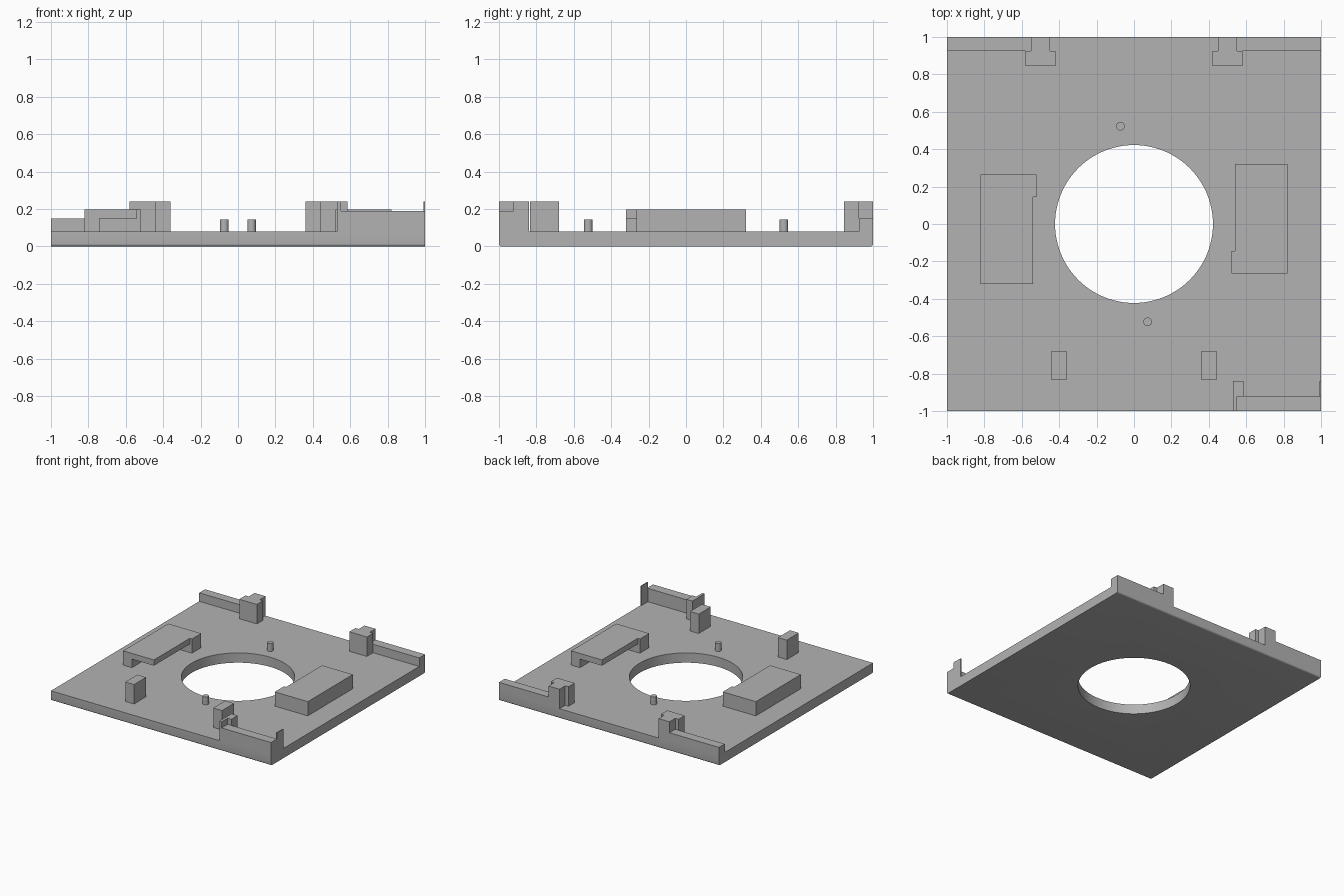
import bpy, bmesh

cube = bpy.data.objects.get("Cube")
if cube:
    bpy.data.objects.remove(cube)

grey = bpy.data.materials.new("plain_grey")
grey.use_nodes = True
colour = (0.45, 0.45, 0.45, 1)
grey.diffuse_color = colour
grey.node_tree.nodes["Principled BSDF"].inputs["Base Color"].default_value = colour

DECK, SLAB, TALL = 0.08, 0.15, 0.24


def make_object(name, bm):
    bmesh.ops.recalc_face_normals(bm, faces=bm.faces)
    mesh = bpy.data.meshes.new(name)
    bm.to_mesh(mesh)
    bm.free()
    mesh.materials.append(grey)
    obj = bpy.data.objects.new(name, mesh)
    bpy.context.collection.objects.link(obj)
    return obj


def prism(name, outline, z0, z1):
    """Extrude a flat xy outline from z0 up to z1."""
    bm = bmesh.new()
    face = bm.faces.new([bm.verts.new((x, y, z0)) for x, y in outline])
    top = bmesh.ops.extrude_face_region(bm, geom=[face])["geom"]
    verts = [v for v in top if isinstance(v, bmesh.types.BMVert)]
    bmesh.ops.translate(bm, verts=verts, vec=(0, 0, z1 - z0))
    return make_object(name, bm)


def rect(x0, x1, y0, y1):
    return [(x0, y0), (x1, y0), (x1, y1), (x0, y1)]


def cylinder(name, x, y, radius, z0, z1, sides):
    bm = bmesh.new()
    bmesh.ops.create_cone(bm, cap_ends=True, segments=sides, radius1=radius,
                          radius2=radius, depth=z1 - z0)
    bmesh.ops.translate(bm, verts=bm.verts, vec=(x, y, (z0 + z1) / 2))
    return make_object(name, bm)


def smooth(obj):
    bpy.ops.object.select_all(action='DESELECT')
    obj.select_set(True)
    bpy.context.view_layer.objects.active = obj
    bpy.ops.object.shade_smooth_by_angle(angle=0.6)


# Base plate: rounded lower front and back edges, round central opening
plate = prism("base_plate", rect(-1, 1, -1, 1), 0, DECK)
bm = bmesh.new()
bm.from_mesh(plate.data)
edges = [e for e in bm.edges if all(v.co.z < 0.01 for v in e.verts)
         and abs(e.verts[0].co.y - e.verts[1].co.y) < 0.01]
bmesh.ops.bevel(bm, geom=edges, offset=0.014, segments=5, profile=0.5, affect='EDGES')
bm.to_mesh(plate.data)
bm.free()
cutter = cylinder("opening_cutter", 0, 0, 0.422, -0.1, 0.2, 96)
cutter.hide_render = True
cut = plate.modifiers.new("opening", 'BOOLEAN')
cut.operation = 'DIFFERENCE'
cut.solver = 'EXACT'
cut.object = cutter
bpy.context.view_layer.objects.active = plate
plate.select_set(True)
bpy.ops.object.modifier_apply(modifier=cut.name)
bpy.data.objects.remove(cutter)
smooth(plate)

# Back rails, T-shaped back clips and front posts, mirrored left and right
clip = [(0.42, 0.845), (0.58, 0.845), (0.58, 0.925), (0.55, 0.925),
        (0.55, 1), (0.45, 1), (0.45, 0.925), (0.42, 0.925)]
for side, s in (("left", 1), ("right", -1)):
    def flip(points):
        return [(s * x, y) for x, y in points]
    prism(f"back_rail_{side}", flip(rect(0.55, 1, 0.925, 1)), DECK, SLAB)
    prism(f"back_clip_{side}", flip(clip), DECK, TALL)
    prism(f"front_post_{side}", flip(rect(0.36, 0.44, -0.835, -0.68)), DECK, TALL)

# Front rail with its inner hook and thin corner tab
prism("front_rail", rect(0.55, 1, -1, -0.922), DECK, 0.19)
hook = [(0.53, -1), (0.552, -1), (0.552, -0.922), (0.585, -0.922),
        (0.585, -0.84), (0.53, -0.84)]
prism("front_hook", hook, DECK, TALL)
prism("corner_tab", rect(0.992, 1, -0.922, -0.84), DECK, TALL)

# Side brackets, half a turn apart: an L-shaped support under a flat shelf
shelf = [(0.52, -0.265), (0.82, -0.265), (0.82, 0.32), (0.54, 0.32),
         (0.54, -0.145), (0.52, -0.145)]
support = [(0.52, -0.265), (0.82, -0.265), (0.82, 0.32), (0.74, 0.32),
           (0.74, -0.145), (0.52, -0.145)]
for side, s in (("left", 1), ("right", -1)):
    def turn(points):
        return [(s * x, s * y) for x, y in points]
    prism(f"bracket_support_{side}", turn(support), DECK, SLAB)
    prism(f"bracket_shelf_{side}", turn(shelf), SLAB, 0.197)

# Locating pins
for name, s in (("front_pin", 1), ("back_pin", -1)):
    smooth(cylinder(name, s * 0.073, s * -0.523, 0.023, DECK, 0.145, 24))
